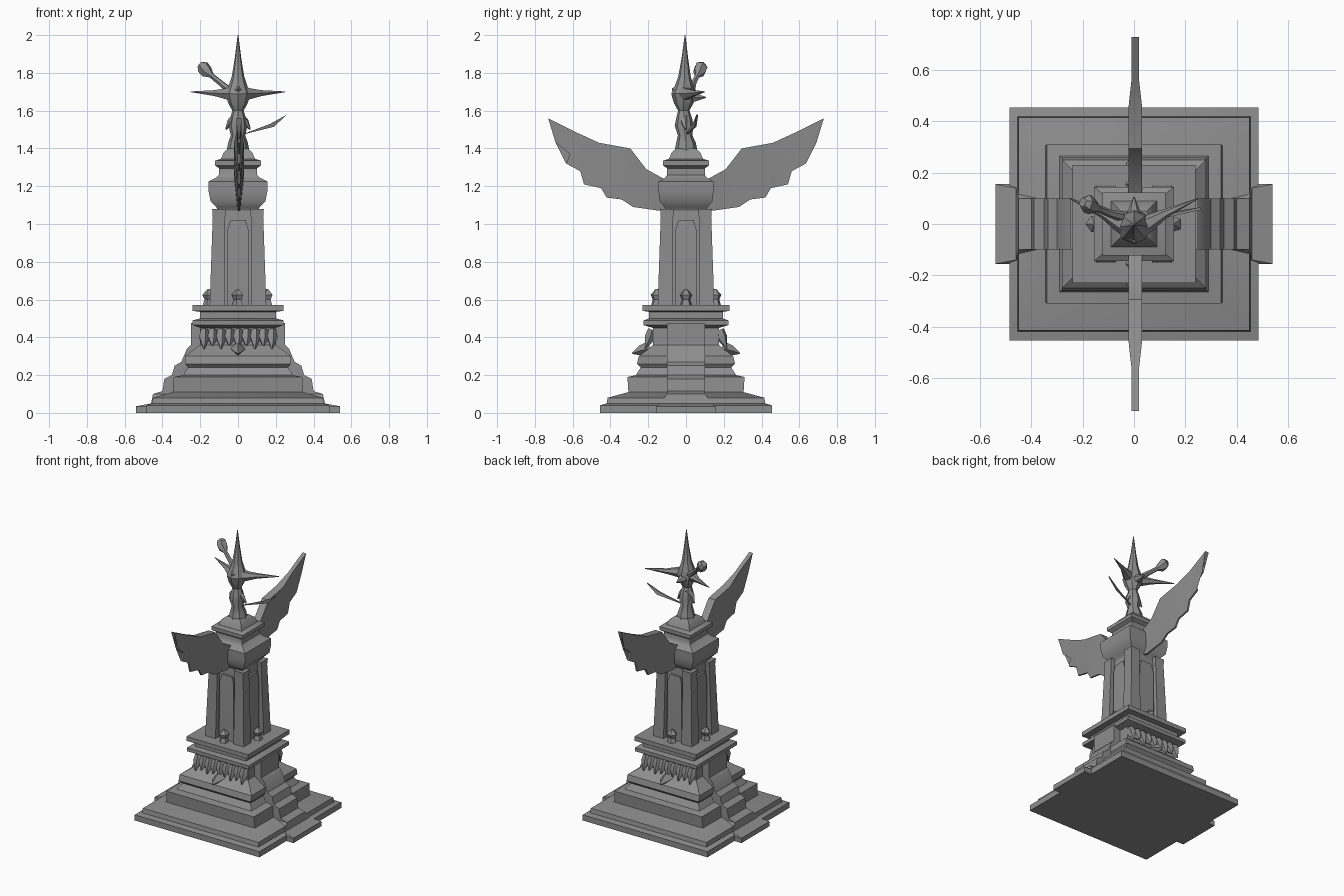
import bpy, bmesh, math
from mathutils import Vector

if "Cube" in bpy.data.objects:
    bpy.data.objects.remove(bpy.data.objects["Cube"])

stone = bpy.data.materials.new("grey stone")
stone.use_nodes = True
GREY = (0.27, 0.27, 0.27, 1)
stone.diffuse_color = GREY
stone.node_tree.nodes["Principled BSDF"].inputs["Base Color"].default_value = GREY


def finish(name, bm, angle=35):
    bmesh.ops.recalc_face_normals(bm, faces=bm.faces)
    mesh = bpy.data.meshes.new(name)
    bm.to_mesh(mesh)
    bm.free()
    mesh.materials.append(stone)
    ob = bpy.data.objects.new(name, mesh)
    bpy.context.collection.objects.link(ob)
    bpy.ops.object.select_all(action='DESELECT')
    ob.select_set(True)
    bpy.context.view_layer.objects.active = ob
    bpy.ops.object.shade_smooth_by_angle(angle=math.radians(angle))
    return ob


def skin(name, rings):
    """Join rings of points into a capped solid."""
    bm = bmesh.new()
    loops = [[bm.verts.new(p) for p in ring] for ring in rings]
    n = len(loops[0])
    for a, b in zip(loops, loops[1:]):
        for i in range(n):
            j = (i + 1) % n
            bm.faces.new((a[i], a[j], b[j], b[i]))
    bm.faces.new(loops[0])
    bm.faces.new(loops[-1])
    return finish(name, bm)


def tier(name, sections, cx=0, cy=0):
    """Stack of rectangles given as (z, half x, half y)."""
    corners = ((-1, -1), (1, -1), (1, 1), (-1, 1))
    return skin(name, [[(cx + sx * hx, cy + sy * hy, z) for sx, sy in corners]
                       for z, hx, hy in sections])


def tube(name, path, sides=6):
    """Round solid along points given as (x, y, z, radius)."""
    pts = [Vector(p[:3]) for p in path]
    axis = (pts[-1] - pts[0]).normalized()
    turn = axis.to_track_quat('Z', 'Y')
    angles = [math.tau * i / sides for i in range(sides)]
    return skin(name, [[p + turn @ Vector((math.cos(a), math.sin(a), 0)) * q[3] for a in angles]
                       for p, q in zip(pts, path)])


# Stepped pedestal
tier("pedestal", [(0, .485, .455), (.04, .485, .455), (.05, .455, .42), (.08, .45, .415),
                  (.11, .345, .305), (.19, .34, .31), (.2, .29, .265), (.24, .265, .24),
                  (.26, .28, .26), (.3, .28, .25), (.33, .24, .21), (.36, .2, .175),
                  (.45, .2, .175), (.465, .24, .225), (.49, .24, .225), (.5, .2, .195),
                  (.535, .2, .195), (.54, .24, .23), (.57, .24, .23)])

# Stepped buttress running through both sides
tier("side_buttress", [(0, .54, .155), (.035, .54, .155), (.05, .46, .14), (.1, .45, .1),
                       (.115, .4, .1), (.18, .39, .1), (.2, .35, .1), (.25, .335, .1),
                       (.27, .3, .1), (.34, .27, .1), (.36, .25, .1), (.475, .25, .1)])

# Carved frieze on the front and back
for side in (-1, 1):
    for i in range(-4, 5):
        x = i * .045
        drop = .34 + .015 * (i % 2)
        tube("frieze_leaf", [(x, side * .18, .44, .022), (x, side * .19, .4, .03),
                             (x, side * .215, drop, .004)], 5)
    tube("frieze_point", [(0, side * .19, .34, .04), (0, side * .24, .33, .028),
                          (0, side * .285, .315, .003)], 4)

# Shaft with corner piers and recessed panels
tier("shaft_core", [(.57, .118, .118), (1.08, .105, .105)])
for sx in (-1, 1):
    for sy in (-1, 1):
        bm = bmesh.new()
        pier = tier("corner_pier", [(.57, .04, .04), (1.04, .033, .033), (1.08, .037, .037)],
                    sx * .11, sy * .11)
        bm.free()
        for v in pier.data.vertices:
            v.co.x -= sx * .01 * (v.co.z - .57) / .5
            v.co.y -= sy * .01 * (v.co.z - .57) / .5
for k in range(4):
    d = Vector((math.cos(k * math.pi / 2), math.sin(k * math.pi / 2), 0))
    hx, hy = (.014, .055) if k % 2 == 0 else (.055, .014)
    tier("shaft_panel", [(.57, hx, hy), (.97, hx, hy), (1.02, hx * .7, hy * .7)],
         d.x * .112, d.y * .112)
    # Small ornament at the foot of each panel
    tube("foot_ornament", [(*(d * .155 + Vector((0, 0, z))), r)
                           for z, r in ((.57, .032), (.6, .022), (.625, .034), (.655, .006))], 5)

# Bulging capital
tier("capital", [(1.06, .1, .1), (1.09, .115, .115), (1.12, .145, .14), (1.17, .155, .145),
                 (1.225, .155, .145), (1.245, .115, .11), (1.26, .1, .1), (1.295, .1, .1),
                 (1.31, .122, .122), (1.335, .122, .122), (1.345, .09, .09),
                 (1.38, .075, .075), (1.4, .05, .05)])

# Wings in the front-back plane: leading edge thick, feather edge thin
LEADING = [(.1, 1.23), (.21, 1.29), (.295, 1.4), (.46, 1.43), (.57, 1.48), (.73, 1.56)]
FEATHERS = [(.71, 1.5), (.645, 1.45), (.69, 1.43), (.615, 1.37), (.635, 1.32), (.56, 1.28),
            (.54, 1.21), (.45, 1.19), (.42, 1.14), (.34, 1.13), (.28, 1.09), (.14, 1.07),
            (.1, 1.08)]
for side, name in ((-1, "front_wing"), (1, "back_wing")):
    bm = bmesh.new()
    faces = []
    for sx in (-1, 1):
        verts = [bm.verts.new((.005 + sx * (.026 if y < .5 else .014), side * y, z))
                 for y, z in LEADING]
        verts += [bm.verts.new((.005 + sx * .006, side * y, z)) for y, z in FEATHERS]
        faces.append(verts)
    n = len(faces[0])
    for i in range(n):
        j = (i + 1) % n
        bm.faces.new((faces[0][i], faces[0][j], faces[1][j], faces[1][i]))
    caps = [bm.faces.new(f) for f in faces]
    bmesh.ops.triangulate(bm, faces=caps)
    finish(name, bm)

# Figure on the capital
tube("figure_body", [(0, 0, 1.39, .06), (0, 0, 1.43, .052), (0, -.005, 1.47, .038),
                     (0, -.01, 1.52, .05), (0, -.01, 1.56, .042), (0, -.012, 1.6, .03),
                     (0, -.012, 1.64, .052), (0, -.012, 1.69, .066), (0, -.01, 1.735, .048),
                     (0, -.008, 1.78, .033), (0, -.006, 1.88, .017), (0, -.005, 2, .002)], 8)

# Star rays sweeping back to either side, and a point facing forward
for s in (-1, 1):
    tube("star_ray", [(0, -.02, 1.69, .05), (s * .06, .005, 1.69, .033),
                      (s * .12, .04, 1.693, .018), (s * .25, .1, 1.7, .002)], 6)
tube("star_front_point", [(0, -.01, 1.7, .05), (0, -.05, 1.71, .03), (0, -.075, 1.715, .004)], 6)
tube("star_back_point", [(0, 0, 1.68, .05), (0, .05, 1.67, .025), (0, .105, 1.67, .003)], 6)

# Raised arm ending in a fist
tube("raised_arm", [(-.05, .03, 1.71, .02), (-.09, .04, 1.745, .016), (-.14, .06, 1.785, .014),
                    (-.165, .07, 1.805, .034), (-.185, .08, 1.83, .036), (-.2, .085, 1.845, .02)], 6)

# Thin blade held out to the left
skin("blade", [[(x, y + t, z) for x, y, z in
                ((.01, 0, 1.47), (.19, .05, 1.515), (.26, .06, 1.58), (.17, .04, 1.53))]
               for t in (-.005, .005)])

# Shoulder folds on the figure
for s in (-1, 1):
    tube("shoulder_fold", [(0, 0, 1.57, .03), (s * .04, -.01, 1.54, .02),
                           (s * .065, 0, 1.5, .004)], 5)
